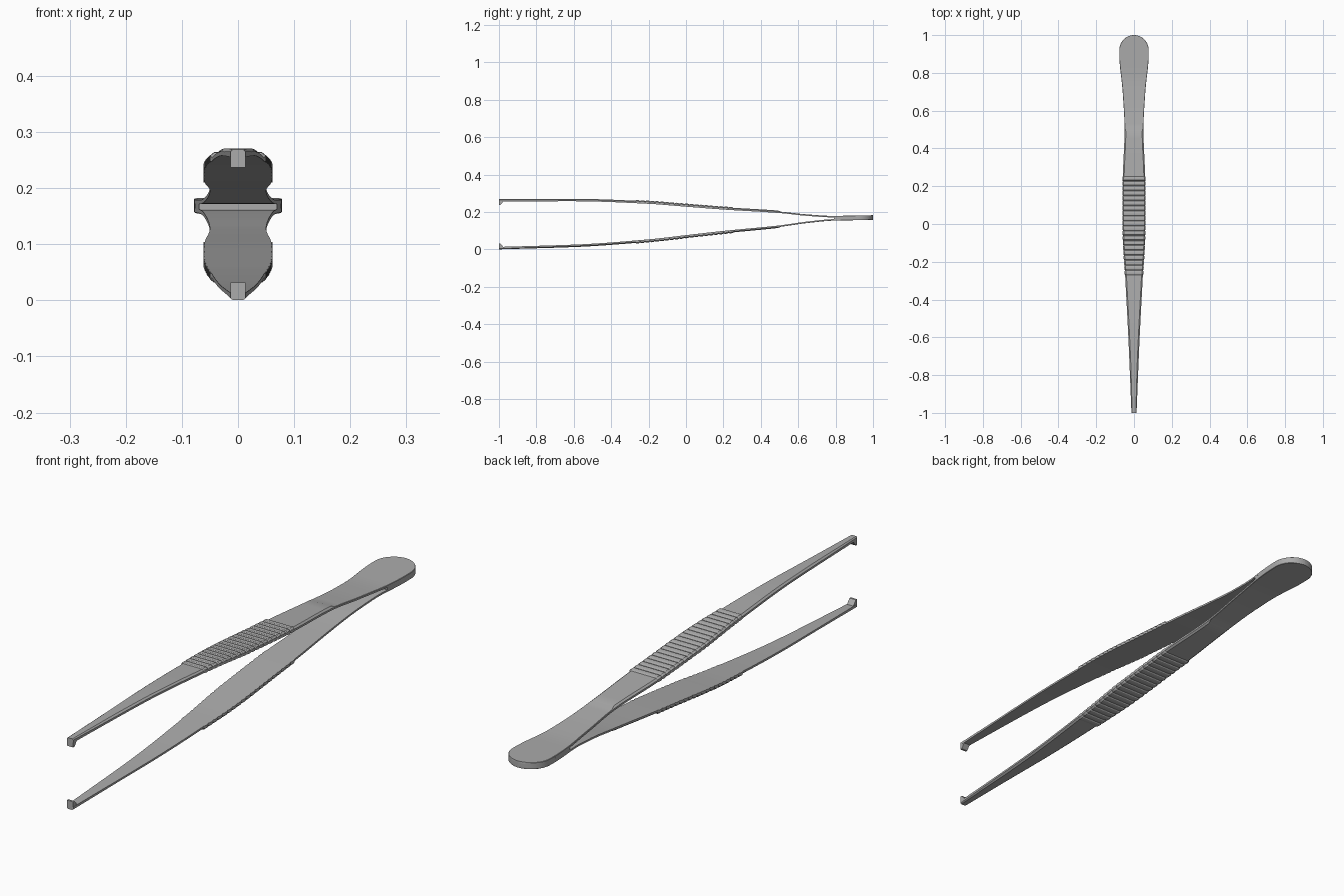
import bpy, bmesh, math

if "Cube" in bpy.data.objects:
    bpy.data.objects.remove(bpy.data.objects["Cube"])

steel = bpy.data.materials.new("steel")
steel.diffuse_color = (.41, .41, .41, 1)
steel.use_nodes = True
steel.node_tree.nodes["Principled BSDF"].inputs["Base Color"].default_value = steel.diffuse_color


def curve(table):
    # smooth interpolation through (y, value) points, monotone cubic
    ys, vs = zip(*table)
    n = len(ys)
    d = [(vs[i + 1] - vs[i]) / (ys[i + 1] - ys[i]) for i in range(n - 1)]
    m = [d[0]] + [0 if d[i - 1] * d[i] <= 0 else 2 * d[i - 1] * d[i] / (d[i - 1] + d[i])
                  for i in range(1, n - 1)] + [d[-1]]

    def f(y):
        y = min(max(y, ys[0]), ys[-1])
        i = max(k for k in range(n - 1) if ys[k] <= y)
        h = ys[i + 1] - ys[i]
        t = (y - ys[i]) / h
        return (vs[i] * (2*t**3 - 3*t*t + 1) + h * m[i] * (t**3 - 2*t*t + t)
                + vs[i + 1] * (3*t*t - 2*t**3) + h * m[i + 1] * (t**3 - t*t))
    return f


inner = curve([(-1, .121), (-.6, .116), (-.2, .095), (0, .076), (.2, .057),
               (.5, .033), (.65, .015), (.8, .0045), (1, .0045)])
width = curve([(-1, .0135), (-.6, .03), (-.27, .047), (0, .0595), (.22, .0595),
               (.5, .05), (.7, .06), (.9, .078), (.92, .078)])


def half_width(y):
    w = width(y)
    if y > .92:
        w *= math.sqrt(max(0, 1 - ((y - .92) / .08) ** 2)) + .002
    return w


def axis(y):
    return .1345 + .018 * (y + 1)


def thickness(y):
    k = min(max((y - .49) / .02, 0), 1)
    return .013 * (1 - k) + .008 * k


def loft(name, sections):
    # skin equal-length rings of points and cap both ends
    bm = bmesh.new()
    rings = [[bm.verts.new(p) for p in s] for s in sections]
    n = len(rings[0])
    for a, b in zip(rings, rings[1:]):
        for i in range(n):
            bm.faces.new((a[i], a[(i + 1) % n], b[(i + 1) % n], b[i]))
    bm.faces.new(rings[0])
    bm.faces.new(rings[-1])
    bmesh.ops.recalc_face_normals(bm, faces=bm.faces)
    me = bpy.data.meshes.new(name)
    bm.to_mesh(me)
    bm.free()
    me.materials.append(steel)
    ob = bpy.data.objects.new(name, me)
    bpy.context.collection.objects.link(ob)
    bpy.context.view_layer.objects.active = ob
    ob.select_set(True)
    bpy.ops.object.shade_smooth_by_angle(angle=math.radians(25))
    ob.select_set(False)
    return ob


# stations along the arm: (y, ridge height)
GRIP0, GRIP1, RIDGES = -.27, .255, 20
pitch = (GRIP1 - GRIP0) / RIDGES
stations = [(-1 + .73 * i / 20, 0) for i in range(20)]
for r in range(RIDGES):
    y0 = GRIP0 + r * pitch
    stations += [(y0 + f * pitch, e) for f, e in
                 ((0, 0), (.12, .003), (.3, .004), (.6, .004), (.78, .003), (.9, 0))]
stations += [(GRIP1 + (.49 - GRIP1) * i / 6, 0) for i in range(7)]
stations += [(.51 + .41 * i / 16, 0) for i in range(17)]
cap = [.92 + .08 * math.sin(math.pi / 2 * i / 10) for i in range(1, 11)]
stations += [(y, 0) for y in cap]


def arm_section(y, e, s):
    w = half_width(y) + e * .6
    a, b = inner(y), inner(y) + thickness(y) + e
    c = min(.007, w * .3) if y < .5 else min(.0015, w * .3)
    pts = [(-w, a), (w, a), (w, b - c * .8), (w - c, b), (-w + c, b), (-w, b - c * .8)]
    return [(x, y, axis(y) + s * h) for x, h in pts]


for label, s in (("upper", 1), ("lower", -1)):
    # sprung arm with ridged grip
    loft(label + "_arm", [arm_section(y, e, s) for y, e in stations])
    # inward hooked tooth at the tip
    prof = [(-1, .128), (-1, .1025), (-.992, .1025), (-.976, .123), (-.976, .128)]
    loft(label + "_tip_tooth", [[(x, y, axis(y) + s * h) for y, h in prof]
                                for x in (-.0132, .0132)])

# spacer joining both arms at the rounded handle end
loft("handle_spacer", [[(sx * half_width(y), y, axis(y) + h) for sx, h in
                        ((-1, -.005), (1, -.005), (1, .005), (-1, .005))]
                       for y in [.79, .83, .86, .89, .92] + cap])
